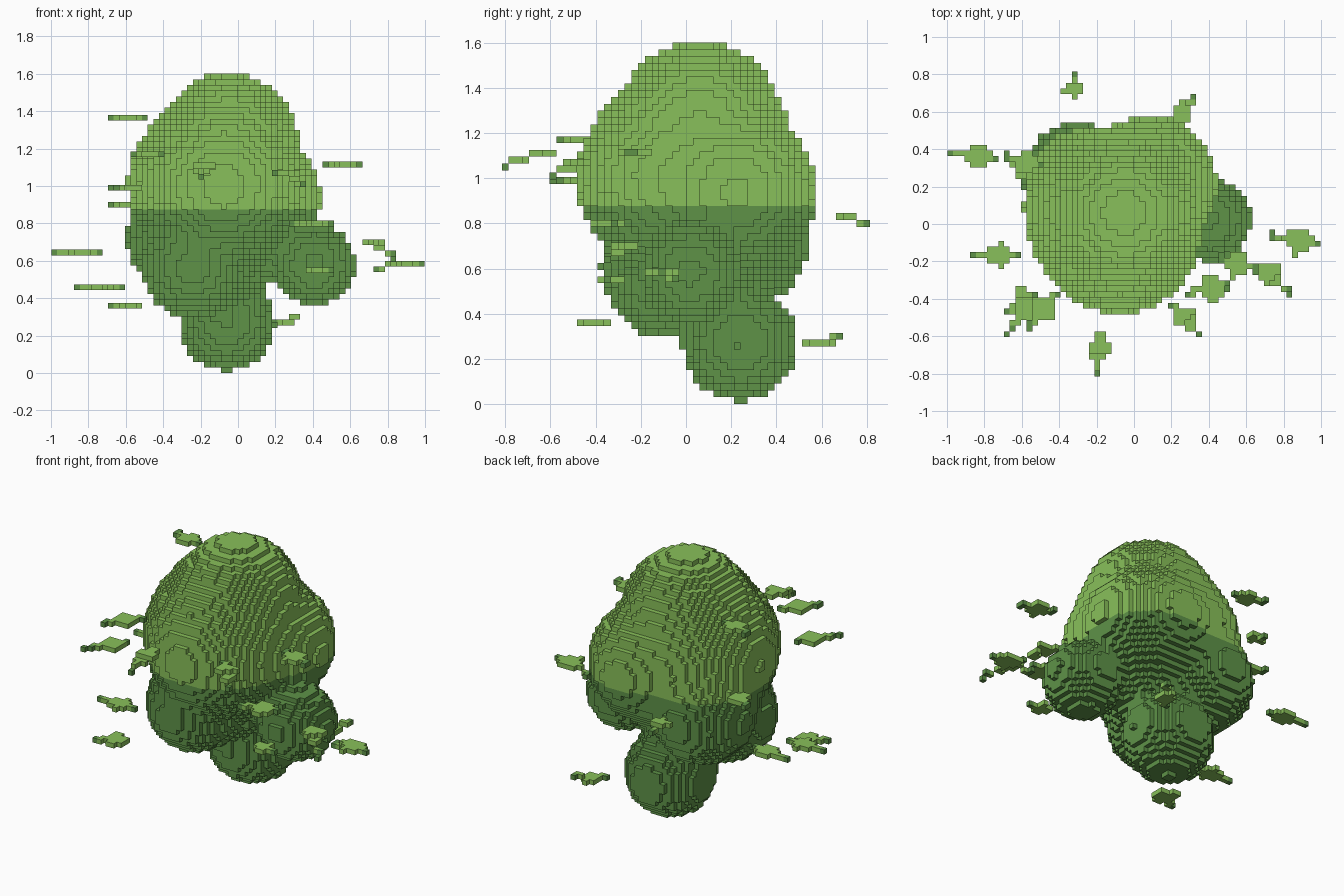
import bpy, bmesh, math
from mathutils import Vector

if "Cube" in bpy.data.objects:
    bpy.data.objects.remove(bpy.data.objects["Cube"])

V = 0.0302          # edge of one cell
SPLIT = 29          # cell layer where the foliage changes colour
BLEND = 0.08        # how softly the balls of foliage merge


def material(name, rgb):
    m = bpy.data.materials.new(name)
    m.use_nodes = True
    m.diffuse_color = (*rgb, 1)
    bsdf = m.node_tree.nodes["Principled BSDF"]
    bsdf.inputs["Base Color"].default_value = (*rgb, 1)
    bsdf.inputs["Roughness"].default_value = 0.9
    return m


MATS = [material("light_green", (0.25, 0.53, 0.103)),
        material("dark_green", (0.112, 0.29, 0.064))]

# Outward direction and the four corners of each cell side
SIDES = [((1, 0, 0), ((1, 0, 0), (1, 1, 0), (1, 1, 1), (1, 0, 1))),
         ((-1, 0, 0), ((0, 0, 0), (0, 0, 1), (0, 1, 1), (0, 1, 0))),
         ((0, 1, 0), ((0, 1, 0), (0, 1, 1), (1, 1, 1), (1, 1, 0))),
         ((0, -1, 0), ((0, 0, 0), (1, 0, 0), (1, 0, 1), (0, 0, 1))),
         ((0, 0, 1), ((0, 0, 1), (1, 0, 1), (1, 1, 1), (0, 1, 1))),
         ((0, 0, -1), ((0, 0, 0), (0, 1, 0), (1, 1, 0), (1, 0, 0)))]


def voxel_object(name, cells, z=0):
    """Build the outer skin of a dict {cell: material index}."""
    bm = bmesh.new()
    verts = {}
    for c, mat in cells.items():
        for d, corners in SIDES:
            if (c[0] + d[0], c[1] + d[1], c[2] + d[2]) in cells:
                continue
            quad = []
            for k in corners:
                p = (c[0] + k[0], c[1] + k[1], c[2] + k[2])
                if p not in verts:
                    verts[p] = bm.verts.new([q * V for q in p])
                quad.append(verts[p])
            bm.faces.new(quad).material_index = mat
    me = bpy.data.meshes.new(name)
    bm.to_mesh(me)
    bm.free()
    for m in MATS:
        me.materials.append(m)
    ob = bpy.data.objects.new(name, me)
    ob.location.z = z
    bpy.context.collection.objects.link(ob)


# Foliage: softly merged balls (x, y, z, radius) cut into cells
BALLS = [(-0.08, -0.045, 1.00, 0.437),  # front body
         (-0.16, 0.08, 1.015, 0.43),    # side body
         (-0.05, 0.06, 1.235, 0.37),    # crown
         (0.087, 0.22, 0.94, 0.357),    # back bulge
         (-0.24, -0.085, 0.57, 0.277),  # lower front
         (-0.30, 0.25, 0.72, 0.295),    # lower back
         (-0.03, 0.11, 0.64, 0.25),     # core
         (0.405, 0.02, 0.582, 0.222),   # lower side
         (-0.06, 0.238, 0.27, 0.257)]   # bottom


def distance(p):
    """Signed distance to the merged balls."""
    d = 1.0
    for bx, by, bz, r in BALLS:
        e = math.dist(p, (bx, by, bz)) - r
        h = max(0, BLEND - abs(d - e)) / BLEND
        d = min(d, e) - h * h * BLEND / 4
    return d


foliage = {}
for i in range(-22, 23):
    for j in range(-19, 22):
        for k in range(53):
            if distance(((i + .5) * V, (j + .5) * V, (k + .5) * V)) <= 0:
                foliage[(i, j, k)] = 0 if k >= SPLIT else 1
voxel_object("foliage", foliage)


def leaf(name, x0, y0, z0, x1, y1, z1, w):
    """Thin leaf of cells from stem (0) to tip (1), w = half width."""
    a, b = Vector((x0, y0)), Vector((x1, y1))
    axis = b - a
    length = axis.length
    axis.normalize()
    cells = {}
    for i in range(math.floor(min(x0, x1) / V) - 4, math.ceil(max(x0, x1) / V) + 4):
        for j in range(math.floor(min(y0, y1) / V) - 4, math.ceil(max(y0, y1) / V) + 4):
            p = Vector(((i + .5) * V, (j + .5) * V)) - a
            t = p.dot(axis) / length
            off = abs(p.x * axis.y - p.y * axis.x)
            if 0 <= t <= 1 and off <= max(0.018, w * (1 - abs(t - 0.42) / 0.38)):
                drop = max(0, (t - 0.4) / 0.6) * (z1 - z0)
                cells[(i, j, round(drop / V))] = 1 if t > 0.84 or t < 0.1 else 0
    voxel_object(name, cells, z0 - V / 2)


# Loose leaves: stem x, y, z, tip x, y, z, half width
LEAVES = [(-0.31, 0.65, 0.83, -0.325, 0.815, 0.80, 0.075),
          (-0.72, 0.34, 0.645, -1.00, 0.385, 0.645, 0.075),
          (-0.50, 0.30, 1.365, -0.69, 0.37, 1.365, 0.085),
          (-0.53, 0.26, 0.90, -0.69, 0.37, 0.90, 0.08),
          (-0.60, -0.17, 0.458, -0.88, -0.17, 0.458, 0.07),
          (-0.50, -0.35, 0.36, -0.70, -0.49, 0.36, 0.085),
          (-0.41, -0.37, 1.17, -0.57, -0.55, 1.17, 0.08),
          (-0.51, -0.36, 0.99, -0.68, -0.59, 0.99, 0.075),
          (-0.18, -0.56, 1.11, -0.20, -0.82, 1.05, 0.07),
          (0.20, -0.43, 1.07, 0.36, -0.60, 1.00, 0.07),
          (0.52, -0.32, 0.80, 0.27, -0.37, 0.80, 0.09),
          (0.46, -0.18, 1.115, 0.68, -0.25, 1.115, 0.085),
          (0.65, -0.20, 0.70, 0.84, -0.38, 0.62, 0.07),
          (1.00, -0.12, 0.585, 0.71, -0.05, 0.56, 0.08),
          (0.35, -0.32, 0.55, 0.52, -0.36, 0.55, 0.07),
          (0.20, 0.52, 0.27, 0.34, 0.70, 0.31, 0.07)]
for n, spec in enumerate(LEAVES, 1):
    leaf(f"leaf_{n}", *spec)
